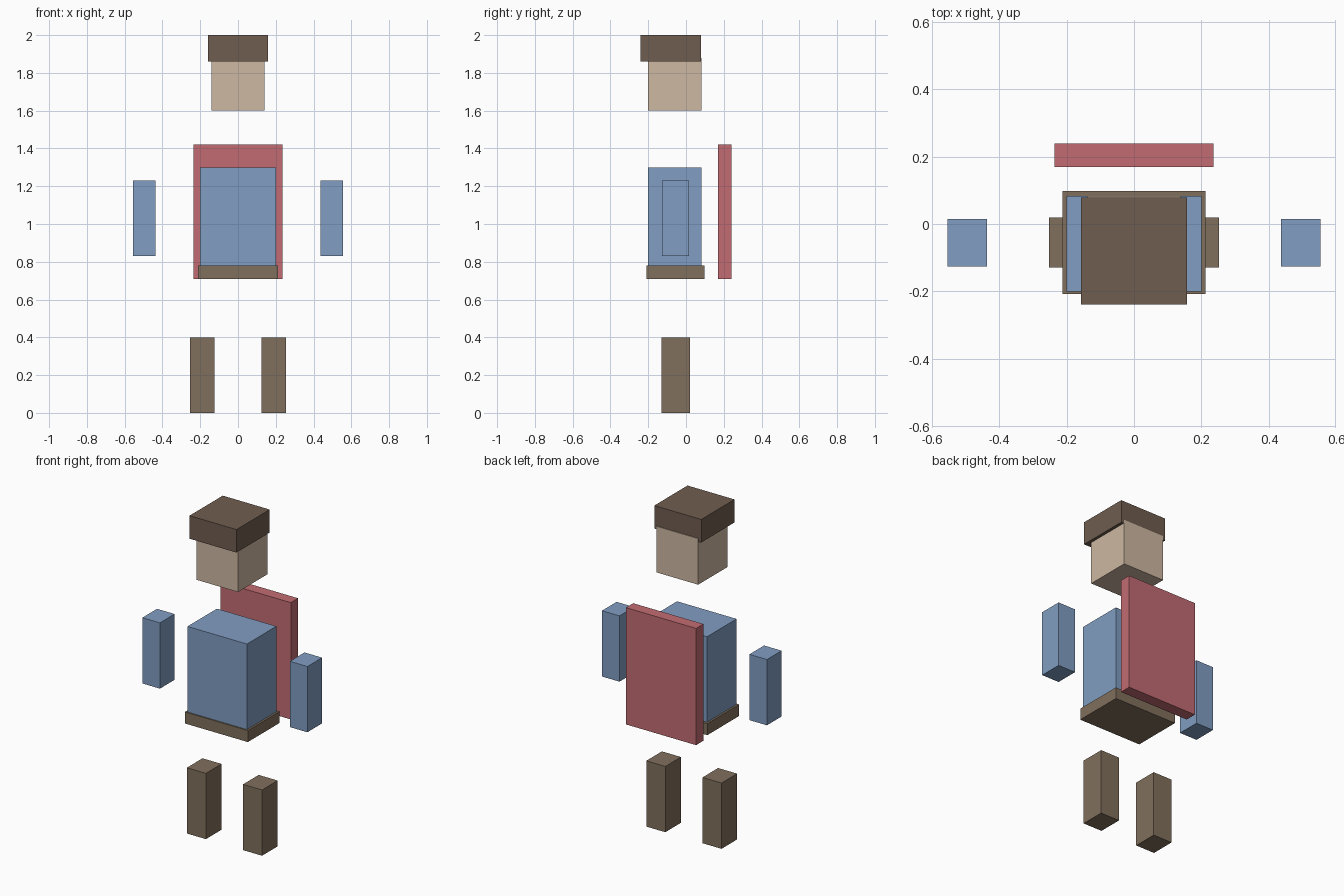
import bpy
from mathutils import Matrix, Vector

if "Cube" in bpy.data.objects:
    bpy.data.objects.remove(bpy.data.objects["Cube"])


def material(name, rgb):
    m = bpy.data.materials.new(name)
    m.diffuse_color = (*rgb, 1)
    m.use_nodes = True
    m.node_tree.nodes["Principled BSDF"].inputs["Base Color"].default_value = m.diffuse_color
    return m


skin = material("tan", (0.62, 0.48, 0.36))
brown = material("brown", (0.22, 0.16, 0.11))
hair_brown = material("dark_brown", (0.16, 0.11, 0.08))
blue = material("blue", (0.22, 0.34, 0.54))
red = material("red", (0.54, 0.15, 0.17))


def box(name, x, y, z, mat):
    """Box spanning the given (min, max) ranges."""
    lo, hi = Vector((x[0], y[0], z[0])), Vector((x[1], y[1], z[1]))
    bpy.ops.mesh.primitive_cube_add(size=1, location=(lo + hi) / 2)
    ob = bpy.context.object
    ob.name = name
    ob.data.transform(Matrix.Diagonal((*(hi - lo), 1)))
    ob.data.materials.append(mat)
    return ob


# Head and hair
box("head", (-0.14, 0.14), (-0.20, 0.083), (1.60, 1.88), skin)
box("hair", (-0.158, 0.158), (-0.24, 0.079), (1.86, 2.00), hair_brown)

# Torso, belt and cape
box("torso", (-0.20, 0.20), (-0.20, 0.083), (0.711, 1.30), blue)
box("belt", (-0.212, 0.212), (-0.208, 0.098), (0.71, 0.78), brown)
box("cape", (-0.236, 0.236), (0.17, 0.24), (0.71, 1.42), red)

# Arms and legs, mirrored across x
for side, s in (("left", -1), ("right", 1)):
    box("arm_" + side, sorted((s * 0.437, s * 0.555)), (-0.126, 0.015), (0.83, 1.23), blue)
    box("leg_" + side, sorted((s * 0.125, s * 0.253)), (-0.13, 0.02), (0.0, 0.40), brown)
